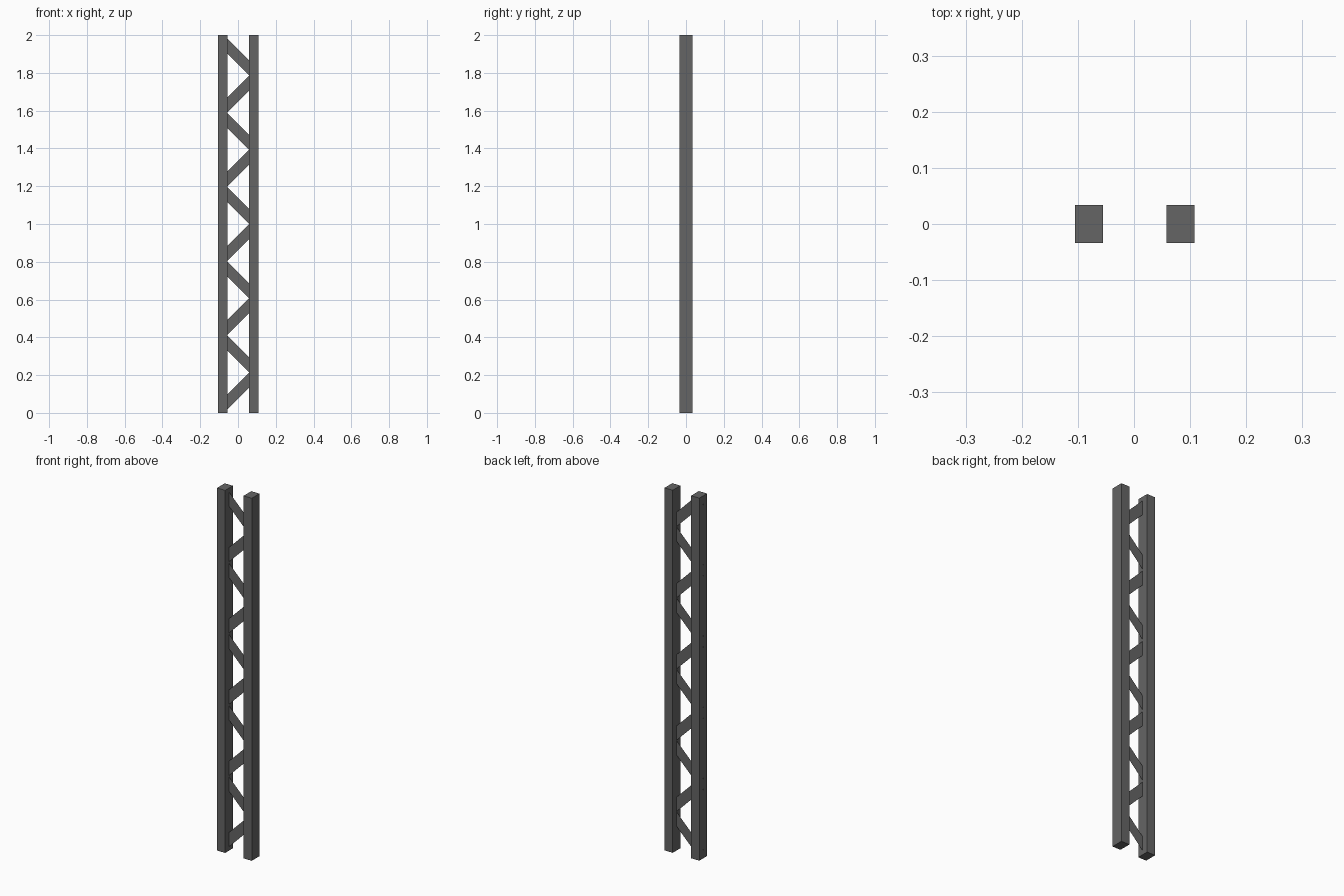
import bpy, bmesh
from math import radians
from mathutils import Matrix

if "Cube" in bpy.data.objects:
    bpy.data.objects.remove(bpy.data.objects["Cube"])

# Dark grey paint for every part
dark_grey = bpy.data.materials.new("dark_grey")
dark_grey.diffuse_color = (0.13, 0.13, 0.13, 1)
dark_grey.use_nodes = True
dark_grey.node_tree.nodes["Principled BSDF"].inputs["Base Color"].default_value = dark_grey.diffuse_color

def add_object(name, bm):
    mesh = bpy.data.meshes.new(name)
    bm.to_mesh(mesh)
    bm.free()
    mesh.materials.append(dark_grey)
    obj = bpy.data.objects.new(name, mesh)
    bpy.context.collection.objects.link(obj)
    return obj

def post(name, x):
    bm = bmesh.new()
    bmesh.ops.create_cube(bm, size=1, matrix=Matrix.Translation((x, 0, 1))
                          @ Matrix.Diagonal((0.05, 0.067, 2, 1)))
    add_object(name, bm)

# Two square uprights
post("left_post", -0.080)
post("right_post", 0.0825)

# Zigzag of flat sheet braces in the middle plane, ends buried in the posts
COUNT, PITCH = 10, 0.1965
LENGTH, WIDTH = 0.2475, 0.056
for i in range(COUNT):
    z = 1 + (i - (COUNT - 1) / 2) * PITCH
    tilt = radians(-45 if i % 2 == 0 else 45)
    bm = bmesh.new()
    # grid in XY, stood up into XZ, then tilted about Y
    m = (Matrix.Translation((0, 0, z)) @ Matrix.Rotation(tilt, 4, 'Y')
         @ Matrix.Rotation(radians(90), 4, 'X')
         @ Matrix.Diagonal((LENGTH, WIDTH, 1, 1)))
    bmesh.ops.create_grid(bm, x_segments=1, y_segments=1, size=0.5, matrix=m)
    add_object(f"diagonal_brace_{i + 1}", bm)
